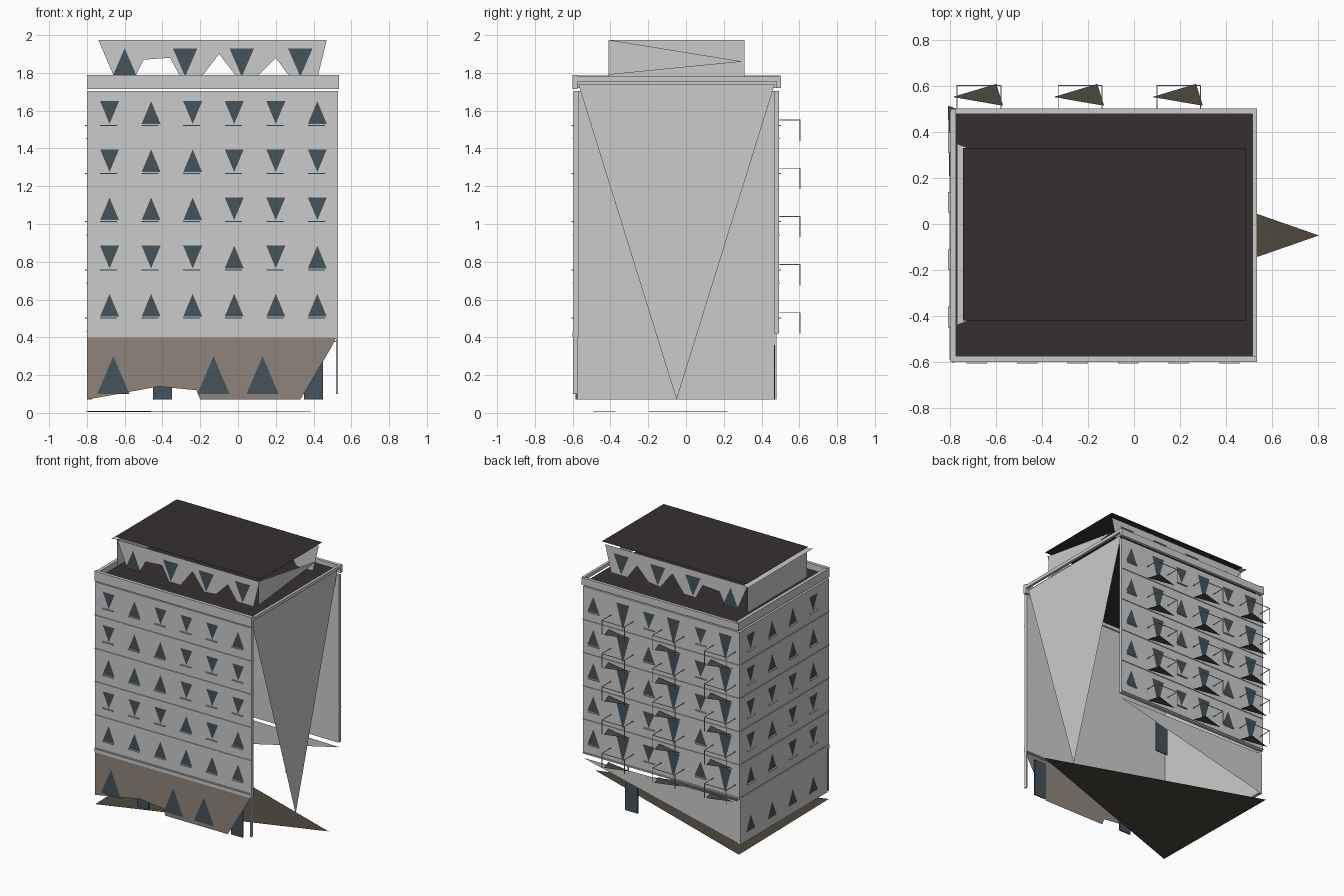
import bpy, random

if "Cube" in bpy.data.objects:
    bpy.data.objects.remove(bpy.data.objects["Cube"])
random.seed(4)

def mat(name, r, g, b):
    m = bpy.data.materials.new(name)
    m.diffuse_color = (r, g, b, 1)
    m.use_nodes = True
    m.node_tree.nodes["Principled BSDF"].inputs["Base Color"].default_value = m.diffuse_color
    return m

DARK = mat("roofing", .035, .03, .028)
GLASS = mat("glass", .06, .085, .105)
STONE = mat("stone", .28, .23, .20)
PAVE = mat("paving", .075, .065, .05)

def mesh(name, faces, m=None):
    """One object from a list of polygons (each a list of points)."""
    verts, idx = [], []
    for f in faces:
        idx.append(list(range(len(verts), len(verts) + len(f))))
        verts += f
    me = bpy.data.meshes.new(name)
    me.from_pydata(verts, [], idx)
    ob = bpy.data.objects.new(name, me)
    bpy.context.collection.objects.link(ob)
    if m:
        me.materials.append(m)
    return ob

def box(x0, x1, y0, y1, z0, z1):
    p = [(x, y, z) for x in (x0, x1) for y in (y0, y1) for z in (z0, z1)]
    return [[p[i] for i in q] for q in ((0, 1, 3, 2), (4, 6, 7, 5), (0, 4, 5, 1),
                                        (2, 3, 7, 6), (0, 2, 6, 4), (1, 5, 7, 3))]

# facade mappings: u along the wall, z up, d outward offset
def front(u, z, d=0): return (u, -.595 - d, z)
def back(u, z, d=0): return (u, .492 + d, z)
def left(u, z, d=0): return (-.798 - d, u, z)

def pane(wall, u, z0, z1, w, up, d=.004):
    a, b = (z0, z1) if up else (z1, z0)
    return [wall(u - w / 2, a, d), wall(u + w / 2, a, d), wall(u, b, d)]

def strip(wall, u0, u1, z, h=.006, d=.012):
    (x0, y0, _), (x1, y1, _) = wall(u0, z, 0), wall(u1, z, d)
    return box(min(x0, x1), max(x0, x1), min(y0, y1), max(y0, y1), z, z + h)

FLOORS = [.42 + .255 * i for i in range(5)]

# main shell: front, back and left walls
mesh("front_wall", box(-.80, .53, -.595, -.57, .42, 1.705))
mesh("back_wall", box(-.80, .53, .468, .492, .42, 1.705))
mesh("left_wall", box(-.798, -.772, -.58, .48, .07, 1.705))

# right side is only a tall hanging triangle
mesh("right_wall_panel", [[(.515, -.57, 1.74), (.515, .47, 1.74), (.525, -.05, .07)]])

# ground floor facades
ground = [(-.8, .07), (-.42, .14), (-.22, .12), (-.2, .07), (.33, .07),
          (.49, .34), (.53, .42), (-.8, .42)]
mesh("ground_floor_front", [[front(u, z) for u, z in ground]], STONE)
mesh("ground_floor_back", [[(.53, .48, .38), (-.8, .48, .40), (-.8, .48, .07)]])
mesh("front_ledge", box(-.8, .53, -.6, -.57, .40, .425))
mesh("corner_strip", box(.52, .53, -.597, -.575, .1, .42))

# doors at street level
mesh("front_doors", box(-.45, -.35, -.585, -.575, .07, .36)
     + box(.35, .45, -.585, -.575, .07, .36), GLASS)
mesh("back_door", box(.08, .19, .465, .472, .07, .36), GLASS)

# shop windows
mesh("shop_windows", [pane(front, u, .1, .3, .17, True) for u in (-.66, -.13, .13)], GLASS)
mesh("side_ground_windows", [pane(left, u, .14, .26, .11, True)
                             for u in (.36, .1, -.15, -.4)], GLASS)

# upper windows, their sills and string courses
panes, sills, bands = [], [], []
rows = ((front, [-.68 + .22 * i for i in range(6)], (-.8, .53)),
        (left, (.36, .1, -.15, -.4), (-.59, .49)),
        (back, (.44, -.03, -.47), (-.8, .53)))
for wall, cols, (e0, e1) in rows:
    for f in FLOORS:
        bands += strip(wall, e0, e1, f + .01, .004, .006)
        for u in cols:
            panes.append(pane(wall, u, f + .09, f + .21, .1, random.random() < .5))
            sills += strip(wall, u - .05, u + .04, f + .08, .005)
mesh("upper_windows", panes, GLASS)
mesh("window_sills", sills)
mesh("string_courses", bands)

# rear balconies: door, tapering slab, thin railing
doors, slabs, rails = [], [], []
for x in (-.68, -.24, .19):
    for f in FLOORS:
        doors.append(pane(back, x, f + .02, f + .22, .11, False))
        slabs.append([(x - .11, .553, f + .005), (x + .08, .61, f + .005),
                      (x + .11, .515, f + .005)])
        rails += box(x - .09, x + .1, .602, .606, f + .106, f + .11)
        for p in (x - .09, x + .1):
            rails += box(p - .002, p + .002, .602, .606, f, f + .11)
            rails += box(p - .002, p + .002, .495, .606, f + .108, f + .112)
mesh("balcony_doors", doors, GLASS)
mesh("balcony_slabs", slabs, PAVE)
mesh("balcony_rails", rails)

# roof deck and parapet
mesh("roof_deck", [[(-.78, -.575, 1.742), (.515, -.575, 1.742),
                    (.515, .48, 1.742), (-.78, .48, 1.742)]], DARK)
mesh("parapet", box(-.8, .535, -.6, -.575, 1.715, 1.79)
     + box(-.8, .535, .48, .503, 1.72, 1.775)
     + box(-.8, -.775, -.6, .5, 1.72, 1.785)
     + box(.515, .535, -.6, .5, 1.755, 1.78))

# penthouse with ragged lower edges
teeth = [(-.74, 1.975), (-.66, 1.79), (-.54, 1.79), (-.5, 1.87), (-.36, 1.88),
         (-.3, 1.77), (-.2, 1.77), (-.1, 1.9), (0, 1.77), (.1, 1.78), (.2, 1.88),
         (.28, 1.77), (.42, 1.77), (.47, 1.975)]
for name, y in (("penthouse_front", -.41), ("penthouse_back", .31)):
    mesh(name, [[(u, y, z) for u, z in teeth]])
mesh("penthouse_right", [[(.46, -.41, 1.975), (.46, -.41, 1.79), (.46, .3, 1.86)]])
mesh("penthouse_left", [[(-.74, -.41, 1.975), (-.74, .31, 1.975),
                         (-.74, .31, 1.77), (-.74, -.41, 1.77)]])
pw = []
for i, x in enumerate((-.6, -.28, .02, .33)):
    a, b = (1.78, 1.93) if i == 0 else (1.93, 1.78)
    for y in (-.416, .316):
        pw.append([(x - .065, y, a), (x + .065, y, a), (x, y, b)])
mesh("penthouse_windows", pw, GLASS)
mesh("penthouse_roof", [[(-.745, -.42, 2), (.485, -.42, 2), (.485, .33, 2), (-.745, .33, 2)]], DARK)
mesh("penthouse_eave", [[(-.77, -.44, 1.985), (-.72, -.42, 1.985),
                         (-.72, .33, 1.985), (-.77, .35, 1.985)]])

# paving under the building, and the base point
mesh("paving", [[(.805, -.05, .01), (-.81, .515, .01), (-.79, -.605, .005)]], PAVE)
